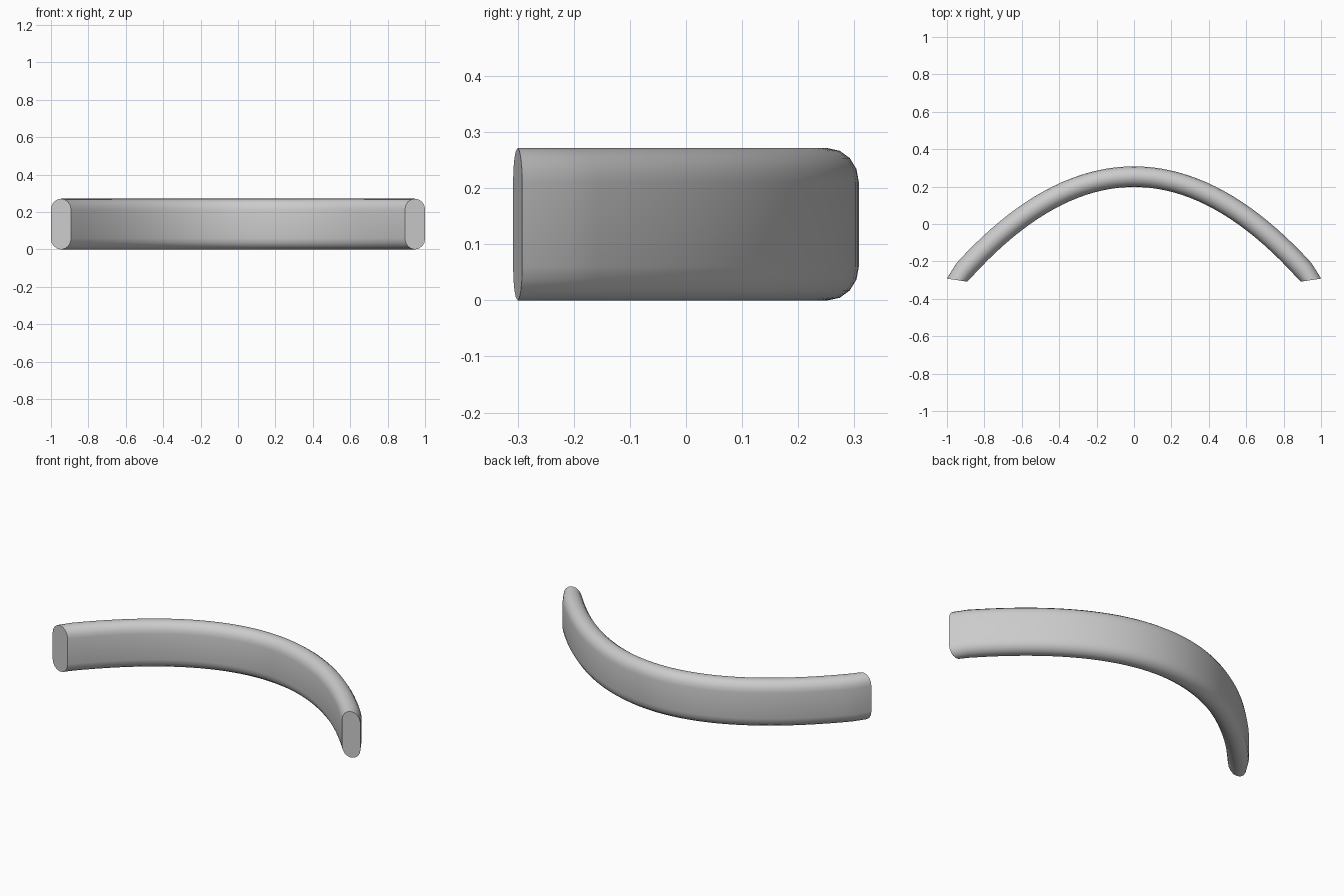
import bpy, bmesh, math
from mathutils import Vector

if "Cube" in bpy.data.objects:
    bpy.data.objects.remove(bpy.data.objects["Cube"])

HALF_T, HEIGHT, CAP = 0.055, 0.271, 0.06   # half thickness, height, end rounding

# Stadium cross-section: (offset outwards, z)
N = 8
profile = []
for zc, start in ((HEIGHT - CAP, 0), (CAP, math.pi)):
    for i in range(N + 1):
        a = start + math.pi * i / N
        profile.append((HALF_T * math.cos(a), zc + CAP * math.sin(a)))

# Stations along a parabolic arc: (centre, outward normal)
K, X_END, STEPS = 0.605, 0.909, 40
stations = []
for i in range(STEPS + 1):
    x = X_END * (2 * i / STEPS - 1)
    stations.append((Vector((x, 0.253 - K * x * x)), Vector((2 * K * x, 1)).normalized()))

# Slightly twisted end faces
def end_station(s):
    return Vector((s * 0.9465, -0.30)), Vector((s * 0.107, 0.016)).normalized()

stations = [end_station(-1)] + stations + [end_station(1)]

# Sweep the section along the arc and cap both ends
bm = bmesh.new()
rings = []
for c, n in stations:
    rings.append([bm.verts.new((c.x + n.x * o, c.y + n.y * o, z)) for o, z in profile])
M = len(profile)
for a, b in zip(rings, rings[1:]):
    for j in range(M):
        k = (j + 1) % M
        bm.faces.new((a[j], a[k], b[k], b[j]))
bm.faces.new(rings[0])
bm.faces.new(rings[-1])
bmesh.ops.recalc_face_normals(bm, faces=bm.faces[:])

mesh = bpy.data.meshes.new("curved_handle")
bm.to_mesh(mesh)
bm.free()
obj = bpy.data.objects.new("curved_handle", mesh)
bpy.context.collection.objects.link(obj)
bpy.context.view_layer.objects.active = obj
obj.select_set(True)
bpy.ops.object.shade_smooth_by_angle(angle=math.radians(40))
